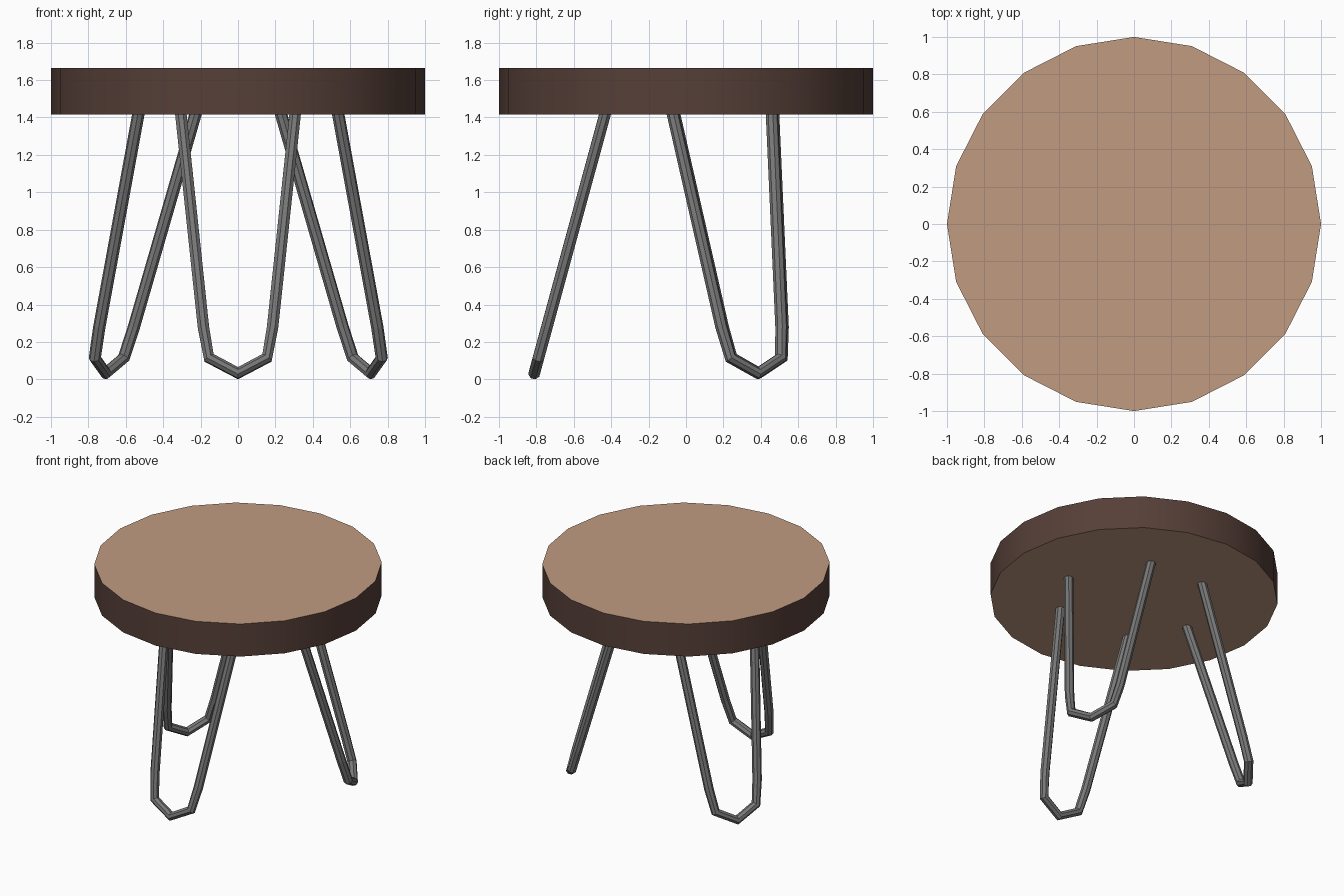
import bpy
import bmesh
from math import radians
from mathutils import Matrix, Vector

cube = bpy.data.objects.get("Cube")
if cube:
    bpy.data.objects.remove(cube, do_unlink=True)


def material(name, color):
    mat = bpy.data.materials.new(name)
    mat.use_nodes = True
    mat.diffuse_color = (*color, 1)
    mat.node_tree.nodes["Principled BSDF"].inputs["Base Color"].default_value = (*color, 1)
    return mat


tan_wood = material("tan wood", (0.53, 0.33, 0.22))
dark_bark = material("dark bark", (0.093, 0.05, 0.039))
grey_metal = material("grey metal", (0.19, 0.19, 0.19))

SEAT_BOTTOM, SEAT_TOP = 1.415, 1.665
LEG_RADIUS = 0.033


# Seat: twenty-sided slab with bark round the rim
def make_seat():
    mesh = bpy.data.meshes.new("seat")
    bm = bmesh.new()
    bmesh.ops.create_cone(bm, cap_ends=True, segments=20, radius1=1, radius2=1,
                          depth=SEAT_TOP - SEAT_BOTTOM,
                          matrix=Matrix.Translation((0, 0, (SEAT_TOP + SEAT_BOTTOM) / 2)))
    bm.normal_update()
    for face in bm.faces:
        face.material_index = 0 if abs(face.normal.z) > 0.5 else 1
    bm.to_mesh(mesh)
    bm.free()
    mesh.materials.append(tan_wood)
    mesh.materials.append(dark_bark)
    seat = bpy.data.objects.new("seat", mesh)
    bpy.context.collection.objects.link(seat)
    bpy.ops.object.select_all(action='DESELECT')
    seat.select_set(True)
    bpy.context.view_layer.objects.active = seat
    bpy.ops.object.shade_smooth_by_angle(angle=radians(30))


# Hairpin leg: a bent rod in a plane that leans outward towards the foot
def make_leg(name, turn, shift):
    half = [(0.309, 1.45), (0.185, 0.28), (0.155, 0.115)]
    outline = [(-x, z) for x, z in half] + [(0, LEG_RADIUS)] + [(x, z) for x, z in reversed(half)]
    rotation = Matrix.Rotation(radians(turn), 3, 'Z')

    curve = bpy.data.curves.new(name, 'CURVE')
    curve.dimensions = '3D'
    curve.bevel_depth = LEG_RADIUS
    curve.bevel_resolution = 2
    curve.use_fill_caps = True
    spline = curve.splines.new('POLY')
    spline.points.add(len(outline) - 1)
    for point, (x, z) in zip(spline.points, outline):
        place = rotation @ Vector((x, -0.82 + 0.273 * z, z)) + Vector((*shift, 0))
        point.co = (*place, 1)
    spline.use_smooth = False
    curve.materials.append(grey_metal)

    leg = bpy.data.objects.new(name, curve)
    bpy.context.collection.objects.link(leg)
    bpy.ops.object.select_all(action='DESELECT')
    leg.select_set(True)
    bpy.context.view_layer.objects.active = leg
    bpy.ops.object.convert(target='MESH')
    bpy.ops.object.shade_flat()


make_seat()
make_leg("front_leg", 0, (0, 0))
make_leg("back_left_leg", 120, (0.008, -0.022))
make_leg("back_right_leg", -120, (-0.005, -0.015))
